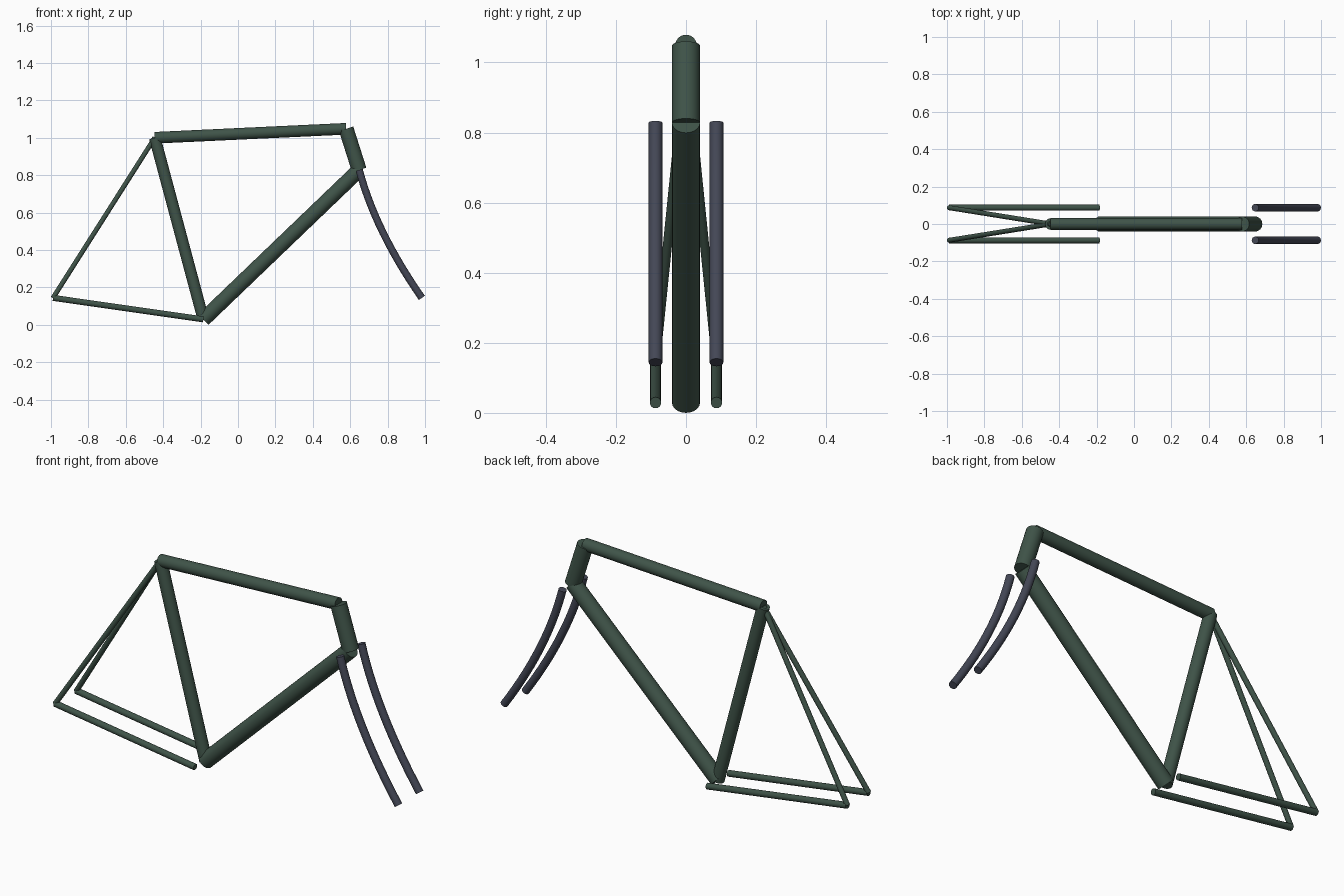
import bpy, bmesh, math
from mathutils import Vector

if "Cube" in bpy.data.objects:
    bpy.data.objects.remove(bpy.data.objects["Cube"])

SIDES = 24


def material(name, color):
    m = bpy.data.materials.new(name)
    m.diffuse_color = color
    m.use_nodes = True
    m.node_tree.nodes["Principled BSDF"].inputs["Base Color"].default_value = m.diffuse_color
    return m


GREEN = material("frame_green", (0.05, 0.088, 0.066, 1))
SLATE = material("fork_slate", (0.057, 0.063, 0.092, 1))


def tube(name, path, r, mat):
    """Sweep a capped round tube along a list of points."""
    pts = [Vector(p) for p in path]
    bm = bmesh.new()
    rings = []
    for i, p in enumerate(pts):
        t = pts[min(i + 1, len(pts) - 1)] - pts[max(i - 1, 0)]
        q = t.to_track_quat('Z', 'Y')
        ring = []
        for k in range(SIDES):
            a = 2 * math.pi * k / SIDES
            ring.append(bm.verts.new(p + q @ Vector((r * math.cos(a), r * math.sin(a), 0))))
        rings.append(ring)
    for a, b in zip(rings, rings[1:]):
        for k in range(SIDES):
            n = (k + 1) % SIDES
            bm.faces.new((a[k], a[n], b[n], b[k]))
    bm.faces.new(rings[0][::-1])
    bm.faces.new(rings[-1])
    bmesh.ops.recalc_face_normals(bm, faces=bm.faces)
    me = bpy.data.meshes.new(name)
    bm.to_mesh(me)
    bm.free()
    me.materials.append(mat)
    ob = bpy.data.objects.new(name, me)
    bpy.context.collection.objects.link(ob)
    bpy.ops.object.select_all(action='DESELECT')
    ob.select_set(True)
    bpy.context.view_layer.objects.active = ob
    bpy.ops.object.shade_smooth_by_angle(angle=math.radians(40))
    return ob


# Frame joints
bottom_bracket = (-0.185, 0, 0.029)
seat_top = (-0.445, 0, 1.0)
head_top = (0.578, 0, 1.048)
head_bottom = (0.648, 0, 0.828)

# Main triangle
tube("seat_tube", [bottom_bracket, seat_top], 0.031, GREEN)
tube("top_tube", [seat_top, head_top], 0.031, GREEN)
tube("down_tube", [bottom_bracket, head_bottom], 0.04, GREEN)
tube("head_tube", [head_bottom, head_top], 0.04, GREEN)

# Fork blade path: a gentle forward-raked curve
start, ctrl, end = Vector((0.648, 0, 0.828)), Vector((0.735, 0, 0.5)), Vector((0.983, 0, 0.144))
fork = [start * (1 - t) ** 2 + ctrl * 2 * t * (1 - t) + end * t ** 2
        for t in (i / 14 for i in range(15))]

# Paired stays and fork blades
for side, s in (("left", 1), ("right", -1)):
    y = s * 0.087
    dropout = (-0.989, y, 0.144)
    tube("chain_stay_" + side, [dropout, (-0.185, y, 0.029)], 0.016, GREEN)
    tube("seat_stay_" + side, [dropout, seat_top], 0.013, GREEN)
    tube("fork_blade_" + side, [(p.x, y, p.z) for p in fork], 0.0195, SLATE)
